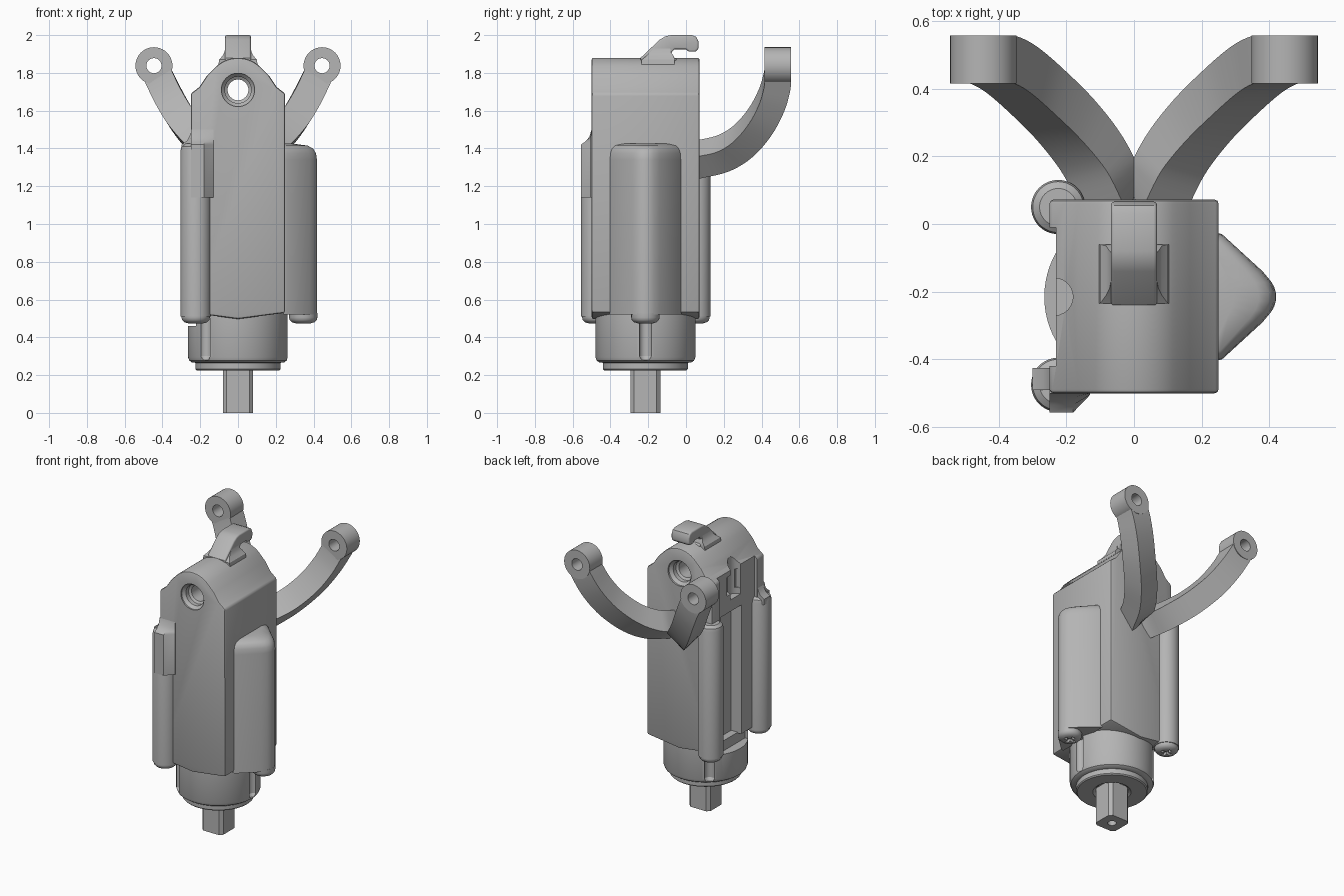
import bpy, bmesh
from math import sin, cos, pi, radians
from mathutils import Vector

if "Cube" in bpy.data.objects:
    bpy.data.objects.remove(bpy.data.objects["Cube"])

steel = bpy.data.materials.new("satin grey")
steel.use_nodes = True
GREY = (0.46, 0.46, 0.46, 1)
steel.diffuse_color = GREY
steel.node_tree.nodes["Principled BSDF"].inputs["Base Color"].default_value = GREY
AXIS_Y = -0.215  # depth of the main vertical axis


def activate(ob):
    bpy.ops.object.select_all(action='DESELECT')
    ob.select_set(True)
    bpy.context.view_layer.objects.active = ob


def apply_mod(ob, kind, **settings):
    activate(ob)
    mod = ob.modifiers.new(kind.lower(), kind)
    for key, value in settings.items():
        setattr(mod, key, value)
    bpy.ops.object.modifier_apply(modifier=mod.name)


def loft(name, rings, bevel=0, segments=3, angle=30):
    """Skin a list of equal-length rings and cap both ends."""
    bm = bmesh.new()
    rows = [[bm.verts.new(p) for p in ring] for ring in rings]
    n = len(rows[0])
    for a, b in zip(rows, rows[1:]):
        for i in range(n):
            j = (i + 1) % n
            bm.faces.new((a[i], a[j], b[j], b[i]))
    bm.faces.new(rows[0])
    bm.faces.new(rows[-1])
    bmesh.ops.recalc_face_normals(bm, faces=bm.faces)
    me = bpy.data.meshes.new(name)
    bm.to_mesh(me)
    bm.free()
    me.materials.append(steel)
    ob = bpy.data.objects.new(name, me)
    bpy.context.collection.objects.link(ob)
    if bevel:
        apply_mod(ob, 'BEVEL', width=bevel, segments=segments,
                  limit_method='ANGLE', angle_limit=radians(angle))
    return ob


def lathe(name, profile, x=0, y=0, n=48):
    """Turn (radius, height) points about a vertical axis."""
    return loft(name, [[(x + r * cos(2 * pi * i / n), y + r * sin(2 * pi * i / n), z)
                        for i in range(n)] for r, z in profile])


def bore(name, profile, x, z, n=40):
    """Turn (radius, depth) points about an axis along y."""
    return loft(name, [[(x + r * cos(2 * pi * i / n), y, z + r * sin(2 * pi * i / n))
                        for i in range(n)] for r, y in profile])


def box(name, xs, ys, zs):
    return loft(name, [[(xs[0], ys[0], z), (xs[1], ys[0], z), (xs[1], ys[1], z), (xs[0], ys[1], z)]
                       for z in zs])


def cut(ob, *cutters):
    for c in cutters:
        apply_mod(ob, 'BOOLEAN', operation='DIFFERENCE', solver='EXACT', object=c)
        bpy.data.objects.remove(c)


# Main housing: arched front outline pulled back along y
half = [(0, 0.497), (0.25, 0.53), (0.25, 1.69), (0.205, 1.725), (0.165, 1.785)]
arch = [(0.17 * cos(radians(a)), 1.71 + 0.17 * sin(radians(a))) for a in range(42, 139, 6)]
outline = half + arch + [(-x, z) for x, z in reversed(half[1:])]
housing = loft("housing", [[(x, y, z) for x, z in outline] for y in (-0.5, 0.072)], 0.012, 2)
cut(housing,
    bore("bore", [(0.088, -0.6), (0.088, -0.49), (0.07, -0.47), (0.07, -0.44), (0.055, -0.43),
                  (0.055, 0.0), (0.07, 0.01), (0.07, 0.04), (0.088, 0.06), (0.088, 0.2)], 0, 1.71),
    box("side_relief", (-0.4, -0.23), (-0.42, -0.01), (0.4, 2)),
    box("deep_channel", (-0.4, -0.15), (-0.28, -0.05), (0.4, 1.42)),
    box("upper_notch", (-0.4, -0.195), (-0.27, -0.12), (1.54, 1.67)),
    lathe("round_notch", [(0.055, 1.5), (0.055, 2)], -0.235, AXIS_Y, 24))

# Wedge-shaped rib on the left side with a rounded tip and sloped shoulder
flank = [(0.24, 0.19), (0.26, 0.185), (0.38, 0.075), (0.405, 0.045), (0.418, 0.015)]
wedge = [(x, -w) for x, w in flank] + [(x, w) for x, w in reversed(flank)]


def wedge_ring(z, shrink):
    return [(0.24 + (x - 0.24) * shrink, AXIS_Y + w * (0.5 + 0.5 * shrink), z) for x, w in wedge]


loft("side_rib", [wedge_ring(z, s) for z, s in
                  ((0.52, 1), (1.34, 1), (1.375, 0.97), (1.4, 0.88), (1.415, 0.72), (1.425, 0.3))])

# Two round columns on the right side
for place, y in (("front", -0.475), ("back", 0.05)):
    lathe(place + "_column", [(0.08, 0.51), (0.08, 1.39), (0.075, 1.41), (0.055, 1.425)], -0.224, y)
foot = [(-0.25, -0.45), (-0.25, -0.557), (-0.18, -0.557), (-0.13, -0.505), (-0.13, -0.45)]
loft("front_column_pad", [[(x, max(y, limit), z) for x, y in foot] for z, limit in
                          ((1.14, -1), (1.42, -1), (1.435, -0.535), (1.46, -0.512), (1.5, -0.5))])
loft("column_shoulder", [[(x, -0.49, 1.38), (x, -0.425, 1.38), (x, -0.425, z), (x, -0.49, z)]
                         for x, z in ((-0.3, 1.42), (-0.27, 1.44), (-0.255, 1.47), (-0.24, 1.51))])

# Round collar with a lip, relieved around the drive shaft
collar = lathe("collar", [(0.1, 0.25), (0.1, 0.24), (0.12, 0.225), (0.218, 0.225), (0.225, 0.232),
                          (0.225, 0.265), (0.245, 0.268), (0.258, 0.277), (0.265, 0.295),
                          (0.265, 0.53)], 0, AXIS_Y, 72)
screws = [("front", -0.224, -0.475), ("back", -0.224, 0.05), ("left", 0.345, AXIS_Y)]
for place, x, y in screws:
    d = Vector((x, y - AXIS_Y)).normalized() * 0.268
    cut(collar, lathe("groove", [(0.02, 0.28), (0.033, 0.3), (0.033, 0.6)],
                      d.x, AXIS_Y + d.y, 20))
cut(collar, box("collar_pocket", (-0.4, -0.2), (-0.36, -0.07), (0.46, 0.6)))

# Cross-slotted screws under the columns and the rib
for place, x, y in screws:
    screw = lathe(place + "_screw", [(0.04, 0.474), (0.06, 0.48), (0.072, 0.492),
                                     (0.075, 0.505), (0.075, 0.53)], x, y, 32)
    for a, b in ((0.04, 0.01), (0.01, 0.04)):
        cut(screw, box("slot", (x - a, x + a), (y - b, y + b), (0.45, 0.495)))

# Square drive shaft with chamfered corners and a centre hole
shaft = box("drive_shaft", (-0.08, 0.08), (AXIS_Y - 0.08, AXIS_Y + 0.08), (0, 0.26))
bm = bmesh.new()
bm.from_mesh(shaft.data)
uprights = [e for e in bm.edges if abs(e.verts[0].co.z - e.verts[1].co.z) > 0.1]
bmesh.ops.bevel(bm, geom=uprights, offset=0.02, segments=1, affect='EDGES')
bm.to_mesh(shaft.data)
bm.free()
cut(shaft, lathe("centre_hole", [(0.028, -0.1), (0.028, 0.08)], 0, AXIS_Y, 24))

# Hook on the roof with a flared root
hook = [(-0.24, 1.85), (-0.24, 1.88), (-0.14, 1.975), (-0.11, 1.993), (-0.08, 2.0), (0.03, 2.0),
        (0.055, 1.99), (0.066, 1.965), (0.066, 1.925), (0.05, 1.912), (0.015, 1.912), (0, 1.925),
        (-0.06, 1.925), (-0.08, 1.905), (-0.07, 1.885), (-0.05, 1.875), (-0.05, 1.85)]
loft("roof_hook", [[(x, y, z) for y, z in hook] for x in (-0.068, 0.068)], 0.01, 3, 50)
loft("hook_root", [[(-w, a, z), (w, a, z), (w, b, z), (-w, b, z)] for w, a, b, z in
                   ((0.105, -0.235, -0.06, 1.83), (0.1, -0.235, -0.06, 1.87),
                    (0.082, -0.21, -0.065, 1.89), (0.072, -0.19, -0.08, 1.91),
                    (0.067, -0.165, -0.085, 1.935))])

# Curved rear arms with drilled eyes, one per side
path = [Vector(p) for p in ((0.03, 0.02, 1.335), (0.06, 0.08, 1.345), (0.12, 0.2, 1.375),
                            (0.2, 0.305, 1.44), (0.29, 0.395, 1.545), (0.36, 0.455, 1.66),
                            (0.41, 0.483, 1.76), (0.44, 0.487, 1.82))]
tilt = radians(33)
across = Vector((cos(tilt), 0, -sin(tilt)))


def smooth_path(points, steps=5):
    """Catmull-Rom samples through the points."""
    out = []
    for i in range(len(points) - 1):
        p0, p1 = points[max(i - 1, 0)], points[i]
        p2, p3 = points[i + 1], points[min(i + 2, len(points) - 1)]
        for s in range(steps):
            t = s / steps
            out.append(0.5 * (2 * p1 + (p2 - p0) * t + (2 * p0 - 5 * p1 + 4 * p2 - p3) * t * t
                              + (3 * p1 - p0 - 3 * p2 + p3) * t ** 3))
    return out + [points[-1]]


curve = smooth_path(path)
for label, side in (("left", 1), ("right", -1)):
    rings = []
    for i, p in enumerate(curve):
        ahead = (curve[min(i + 1, len(curve) - 1)] - curve[max(i - 1, 0)]).normalized()
        up = across.cross(ahead).normalized() * 0.07
        wide = ahead.cross(up).normalized() * 0.077
        ring = [p + wide + up, p + wide - up, p - wide - up, p - wide + up]
        rings.append([(side * max(q.x, 0), q.y, q.z) for q in ring])
    arm = loft(label + "_arm", rings)
    eye = bore(label + "_arm_eye", [(0.098, 0.415), (0.098, 0.557)], side * 0.445, 1.838)
    for part in (arm, eye):
        cut(part, bore("eye_hole", [(0.04, 0.2), (0.04, 0.8)], side * 0.445, 1.838))

# Smooth round surfaces, keep edges sharp
for ob in list(bpy.context.scene.objects):
    if ob.type == 'MESH':
        activate(ob)
        bpy.ops.object.shade_smooth_by_angle(angle=radians(32))
